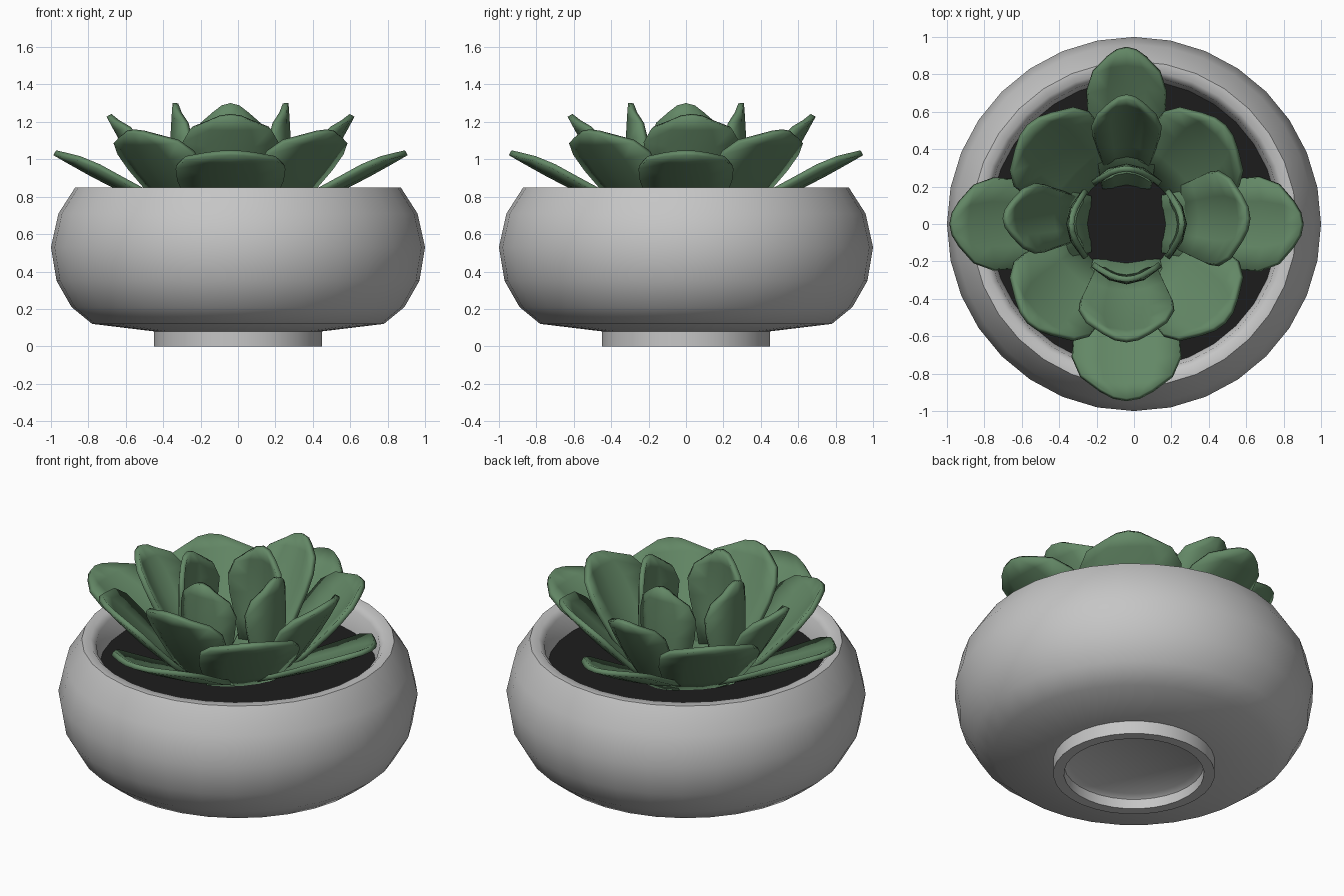
import bpy, bmesh, math
from mathutils import Vector

if "Cube" in bpy.data.objects:
    bpy.data.objects.remove(bpy.data.objects["Cube"])


def material(name, rgb):
    m = bpy.data.materials.new(name)
    m.diffuse_color = (*rgb, 1)
    m.use_nodes = True
    m.node_tree.nodes["Principled BSDF"].inputs["Base Color"].default_value = m.diffuse_color
    return m


POT = material("pale_grey_ceramic", (0.56, 0.56, 0.56))
SOIL = material("dark_soil", (0.012, 0.012, 0.012))
LEAF = material("leaf_green", (0.125, 0.245, 0.132))


def finish(bm, name, mat, angle):
    bmesh.ops.recalc_face_normals(bm, faces=bm.faces)
    me = bpy.data.meshes.new(name)
    bm.to_mesh(me)
    bm.free()
    me.materials.append(mat)
    ob = bpy.data.objects.new(name, me)
    bpy.context.collection.objects.link(ob)
    bpy.ops.object.select_all(action='DESELECT')
    ob.select_set(True)
    bpy.context.view_layer.objects.active = ob
    bpy.ops.object.shade_smooth_by_angle(angle=math.radians(angle))
    return ob


def lathe(name, profile, mat, n=32, angle=50):
    """Revolve (radius, z) points; radius 0 becomes a pole."""
    bm = bmesh.new()
    rings = []
    for r, z in profile:
        if r == 0:
            rings.append([bm.verts.new((0, 0, z))] * n)
        else:
            rings.append([bm.verts.new((r * math.cos(math.tau * i / n),
                                        r * math.sin(math.tau * i / n), z)) for i in range(n)])
    for a, b in zip(rings, rings[1:]):
        for i in range(n):
            j = (i + 1) % n
            vs = list(dict.fromkeys((a[i], a[j], b[j], b[i])))
            bm.faces.new(vs)
    return finish(bm, name, mat, angle)


# Pot: hollow foot ring, round belly, rolled rim, inner wall
lathe("pot", [(0, 0.08), (0.36, 0.08), (0.39, 0.06), (0.39, 0.0), (0.45, 0.0), (0.45, 0.08),
              (0.78, 0.12), (0.89, 0.21), (0.97, 0.35), (1.0, 0.53), (0.96, 0.71), (0.87, 0.85),
              (0.82, 0.85), (0.79, 0.82), (0.77, 0.70), (0.74, 0.6), (0, 0.6)], POT)

# Soil surface
lathe("soil", [(0, 0.70), (0.775, 0.70)], SOIL)

ROWS = [(0, 0.62), (0.3, 0.82), (0.55, 0.97), (0.72, 1.0), (0.88, 0.84), (1.0, 0.48)]
COLS = [-1, -0.5, 0, 0.5, 1]


def leaf(name, azimuth, base, tip, half, cup, centre, thick=0.03):
    """Cupped pointed leaf from base (r, z) to tip (r, z)."""
    a = math.radians(azimuth)
    out = Vector((math.cos(a), math.sin(a), 0))
    side = Vector((-math.sin(a), math.cos(a), 0))
    up = Vector((0, 0, 1))
    span = out * (tip[0] - base[0]) + up * (tip[1] - base[1])
    length = span.length
    along = span.normalized()
    normal = along.cross(side) * -1
    if normal.dot(up * 0.7 - out) < 0:
        normal = -normal
    start = Vector((*centre, 0)) + out * base[0] + up * base[1]
    bm = bmesh.new()
    grid = []
    for t, w in ROWS:
        grid.append([bm.verts.new(start + along * (t * length - 0.05 * v * v * t ** 4)
                                  + side * (v * w * half)
                                  + normal * (cup * (v * w) ** 2 - 0.02 * math.sin(math.pi * t)))
                     for v in COLS])
    for p, q in zip(grid, grid[1:]):
        for i in range(len(COLS) - 1):
            bm.faces.new((p[i], p[i + 1], q[i + 1], q[i]))
    ob = finish(bm, name, LEAF, 40)
    mod = ob.modifiers.new("thickness", 'SOLIDIFY')
    mod.thickness = thick
    mod.offset = 0
    return ob


# Leaf rings: half widths are listed for right, back, left, front
rings = [
    ("outer_leaf", 0, (0.20, 0.68), (0.94, 1.035), (0.25, 0.21, 0.245, 0.29), 0.05, (-0.04, 0)),
    ("diagonal_leaf", 45, (0.24, 0.66), (0.74, 1.15), (0.28, 0.28, 0.28, 0.28), 0.06, (-0.04, 0)),
    ("middle_leaf", 0, (0.27, 0.66), (0.65, 1.235), (0.25, 0.18, 0.18, 0.25), 0.08, (-0.04, 0.03)),
    ("inner_leaf", 0, (0.28, 0.66), (0.295, 1.30), (0.18, 0.18, 0.18, 0.18), 0.09, (-0.04, 0)),
]
for name, offset, base, tip, halves, cup, centre in rings:
    for k, half in enumerate(halves):
        leaf(f"{name}_{k + 1}", offset + 90 * k, base, tip, half, cup, centre)
